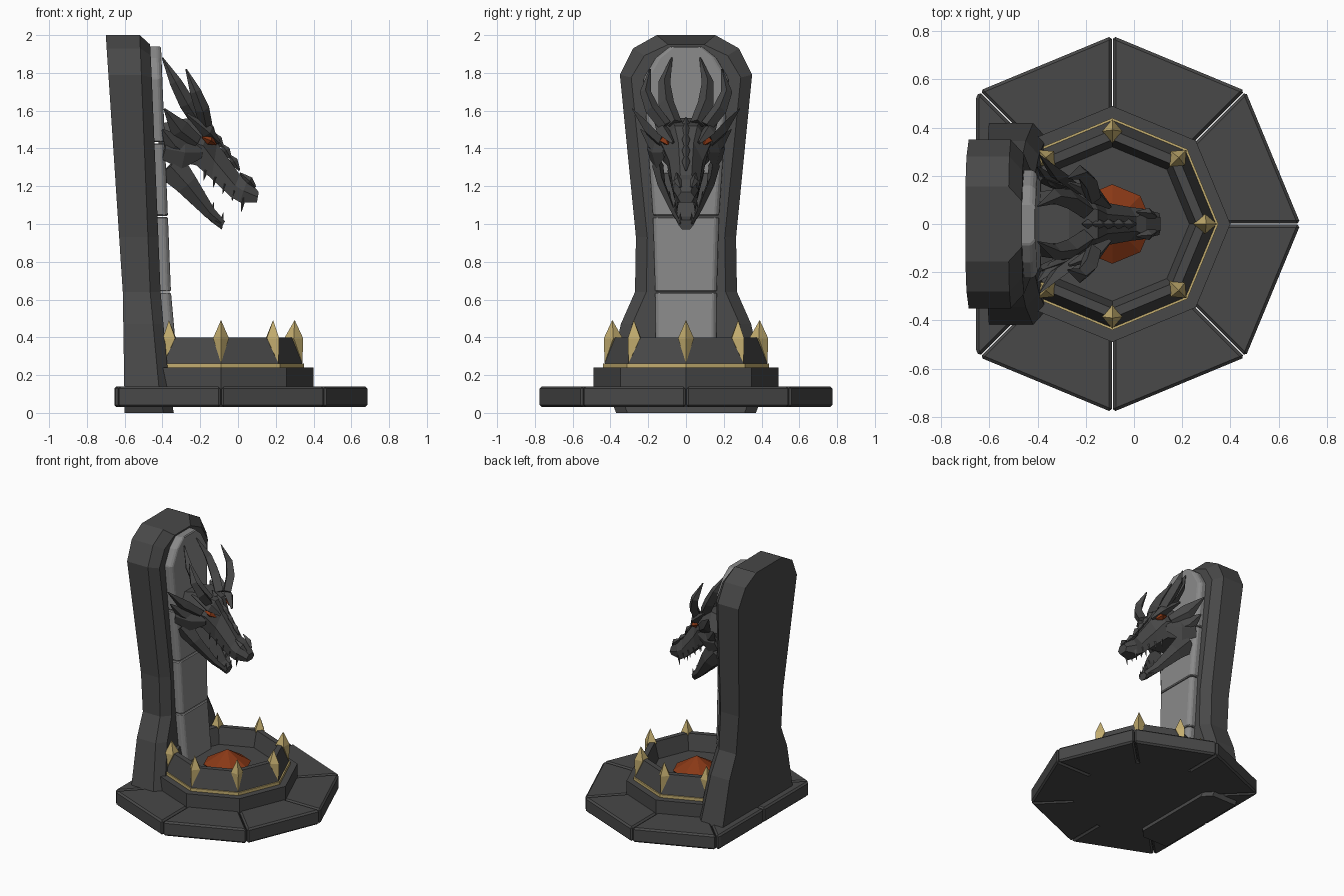
import bpy, bmesh
from math import cos, sin, pi, radians
from mathutils import Vector

if "Cube" in bpy.data.objects:
    bpy.data.objects.remove(bpy.data.objects["Cube"])

CX = -0.09  # centre of the octagonal dais


def material(name, rgb):
    m = bpy.data.materials.new(name)
    m.diffuse_color = (*rgb, 1)
    m.use_nodes = True
    m.node_tree.nodes["Principled BSDF"].inputs["Base Color"].default_value = m.diffuse_color
    return m


STONE = material("dark_stone", (0.065, 0.065, 0.065))
PANEL = material("light_stone", (0.25, 0.25, 0.25))
GOLD = material("gold", (0.55, 0.42, 0.16))
EMBER = material("ember", (0.25, 0.04, 0.008))


def loft(name, rings, mat, bevel=0, clip_x=None):
    """Skin closed rings of equal length and cap both ends."""
    bm = bmesh.new()
    vs = [[bm.verts.new(p) for p in r] for r in rings]
    n = len(rings[0])
    for a, b in zip(vs, vs[1:]):
        for i in range(n):
            j = (i + 1) % n
            bm.faces.new((a[i], a[j], b[j], b[i]))
    bm.faces.new(vs[0])
    bm.faces.new(vs[-1])
    bmesh.ops.remove_doubles(bm, verts=bm.verts, dist=1e-5)
    if clip_x is not None:
        bmesh.ops.bisect_plane(bm, geom=bm.verts[:] + bm.edges[:] + bm.faces[:],
                               plane_co=(clip_x, 0, 0), plane_no=(-1, 0, 0), clear_outer=True)
        bmesh.ops.holes_fill(bm, edges=[e for e in bm.edges if e.is_boundary])
    bmesh.ops.recalc_face_normals(bm, faces=bm.faces)
    me = bpy.data.meshes.new(name)
    bm.to_mesh(me)
    bm.free()
    me.materials.append(mat)
    ob = bpy.data.objects.new(name, me)
    bpy.context.collection.objects.link(ob)
    if bevel:
        mod = ob.modifiers.new("bevel", 'BEVEL')
        mod.width, mod.segments = bevel, 1
    return ob


def octagon(r, z):
    return [(CX + r * cos(k * pi / 4), r * sin(k * pi / 4), z) for k in range(8)]


def lerp(table, z):
    for (z0, a), (z1, b) in zip(table, table[1:]):
        if z <= z1:
            return a + (b - a) * (z - z0) / (z1 - z0)
    return table[-1][1]


def spike(name, pts, radii, mat=STONE, flat=1.0):
    """Four-sided horn along a path, squashed sideways by flat."""
    pts = [Vector(p) for p in pts]
    rings = []
    for i, (p, r) in enumerate(zip(pts, radii)):
        d = (pts[min(i + 1, len(pts) - 1)] - pts[max(i - 1, 0)]).normalized()
        u = d.cross(Vector((0, 1, 0))).normalized()
        v = d.cross(u)
        rings.append([p + u * r, p + v * r * flat, p - u * r, p - v * r * flat])
    return loft(name, rings, mat)


def pair(name, pts, radii, mat=STONE, flat=1.0):
    for side, s in (("left", 1), ("right", -1)):
        spike(f"{name}_{side}", [(x, y * s, z) for x, y, z in pts], radii, mat, flat)


# Base slabs, cut straight at the back
for k in range(8):
    mid = radians(45 * k + 22.5)
    shift = Vector((cos(mid), sin(mid), 0)) * 0.006
    a, b = radians(45 * k), radians(45 * k + 45)
    quad = [(0.3, a), (0.775, a), (0.775, b), (0.3, b)]
    loft(f"base_slab_{k}", [[Vector((CX + r * cos(t), r * sin(t), z)) + shift for r, t in quad]
                            for z in (0.03, 0.14)], STONE, 0.012, clip_x=-0.655)

# Step, gold band and basin
loft("step", [octagon(0.49, 0.03), octagon(0.49, 0.24)], STONE)
loft("gold_band", [octagon(0.44, 0.235), octagon(0.44, 0.262)], GOLD)
loft("basin", [octagon(0.432, 0.255), octagon(0.39, 0.40), octagon(0.35, 0.40),
               octagon(0.32, 0.28)], STONE)
loft("ember_crystal", [octagon(0.15, 0.27), octagon(0.165, 0.29), octagon(0.001, 0.39)], EMBER)

# Gold spikes around the basin
for k in (-3, -2, -1, 0, 1, 2, 3):
    t = k * pi / 4
    rad, tan = Vector((cos(t), sin(t), 0)), Vector((-sin(t), cos(t), 0))
    c = Vector((CX, 0, 0)) + rad * 0.385 + Vector((0, 0, 0.395))
    mid = [c + rad * 0.05, c + tan * 0.042, c - rad * 0.05, c - tan * 0.042]
    low = Vector((CX, 0, 0.265)) + rad * 0.43
    tip = Vector((CX, 0, 0.49)) + rad * 0.39
    loft(f"gold_spike_{k + 3}", [[low + (p - c) * 0.02 for p in mid], mid,
                                 [tip + (p - c) * 0.02 for p in mid]], GOLD)

# Leaning pillar
FRONT = [(0, -0.34), (0.14, -0.365), (0.64, -0.41), (2, -0.465)]
BACK = [(0, -0.60), (0.64, -0.61), (2, -0.70)]
rings = []
for y, z in [(0.37, 0), (0.42, 0.13), (0.345, 0.47), (0.27, 0.64), (0.265, 0.93),
             (0.35, 1.79), (0.28, 1.93), (0.155, 2.0)]:
    f, b = lerp(FRONT, z), lerp(BACK, z)
    yi, zi = y - 0.06, z - 0.05 * max(0, (z - 1.7) / 0.3)
    rings.append([(b, -y, z), (f - 0.055, -y, z), (f, -yi, zi),
                  (f, yi, zi), (f - 0.055, y, z), (b, y, z)])
loft("pillar", rings, STONE)

# Light panel blocks on the pillar face
WIDTH = [(0.25, 0.16), (0.9, 0.165), (1.77, 0.225), (1.88, 0.16), (1.94, 0.085)]
for i, zs in enumerate([(0.25, 0.637), (0.643, 1.037), (1.043, 1.427), (1.433, 1.77, 1.88, 1.94)]):
    rings = []
    for z in zs:
        f, w = lerp(FRONT, z), lerp(WIDTH, z)
        rings.append([(f - 0.03, -w, z), (f + 0.035, -w, z), (f + 0.055, 0.02 - w, z),
                      (f + 0.055, w - 0.02, z), (f + 0.035, w, z), (f - 0.03, w, z)])
    loft(f"panel_block_{i}", rings, PANEL, 0.006)


# Dragon head: sections are top (x, z), bottom (x, z), half widths at top, middle, bottom
def head_part(name, sections):
    rings = []
    for (tx, tz), (bx, bz), wt, wm, wb in sections:
        mx, mz = (tx + bx) / 2, (tz + bz) / 2
        rings.append([(tx, wt, tz), (mx, wm, mz), (bx, wb, bz),
                      (bx, -wb, bz), (mx, -wm, mz), (tx, -wt, tz)])
    return loft(name, rings, STONE)


head_part("skull", [
    ((-0.42, 1.53), (-0.42, 1.34), 0.08, 0.13, 0.11),
    ((-0.27, 1.56), (-0.31, 1.33), 0.08, 0.15, 0.12),
    ((-0.15, 1.52), (-0.22, 1.31), 0.06, 0.125, 0.10),
    ((-0.11, 1.43), (-0.14, 1.24), 0.04, 0.09, 0.085),
    ((0.01, 1.26), (-0.04, 1.145), 0.03, 0.07, 0.065),
    ((0.05, 1.235), (0.01, 1.115), 0.045, 0.065, 0.055),
    ((0.11, 1.17), (0.10, 1.115), 0.025, 0.045, 0.03)])
head_part("jaw_floor", [
    ((-0.37, 1.27), (-0.37, 1.22), 0.15, 0.15, 0.10),
    ((-0.23, 1.14), (-0.24, 1.10), 0.10, 0.10, 0.06),
    ((-0.13, 1.04), (-0.14, 1.01), 0.05, 0.055, 0.04),
    ((-0.075, 1.02), (-0.085, 0.97), 0.03, 0.04, 0.02)])
pair("jaw_side", [(-0.36, 0.15, 1.31), (-0.27, 0.13, 1.21), (-0.15, 0.065, 1.06), (-0.08, 0.03, 1.0)],
     [0.085, 0.06, 0.032, 0.018], flat=0.35)
pair("cheek_plate", [(-0.19, 0.115, 1.38), (-0.29, 0.155, 1.38), (-0.39, 0.19, 1.40)],
     [0.03, 0.09, 0.06], flat=0.3)

# Brows, eyes and nostrils
pair("brow", [(-0.10, 0.07, 1.43), (-0.16, 0.12, 1.49), (-0.27, 0.17, 1.58)],
     [0.01, 0.036, 0.008])
pair("eye", [(-0.115, 0.095, 1.42), (-0.15, 0.115, 1.445), (-0.19, 0.125, 1.46)],
     [0.004, 0.026, 0.004], EMBER)
pair("nostril", [(0.09, 0.03, 1.195), (0.06, 0.045, 1.23), (0.01, 0.05, 1.27)],
     [0.008, 0.022, 0.004])

# Horns and side frills
pair("inner_horn", [(-0.20, 0.06, 1.53), (-0.27, 0.105, 1.64), (-0.33, 0.115, 1.75), (-0.40, 0.075, 1.88)],
     [0.04, 0.042, 0.032, 0.004])
pair("outer_horn", [(-0.17, 0.11, 1.52), (-0.19, 0.18, 1.61), (-0.225, 0.215, 1.70), (-0.275, 0.19, 1.82)],
     [0.035, 0.038, 0.03, 0.004])
pair("upper_frill", [(-0.22, 0.13, 1.43), (-0.31, 0.20, 1.50), (-0.39, 0.285, 1.61)],
     [0.04, 0.055, 0.005], flat=0.4)
pair("lower_frill", [(-0.25, 0.13, 1.36), (-0.34, 0.18, 1.42), (-0.40, 0.24, 1.50)],
     [0.04, 0.06, 0.006], flat=0.4)

# Ridge along the snout
for i in range(5):
    x, z = -0.19 + 0.042 * i, 1.53 - 0.058 * max(0, i - 0.6)
    spike(f"ridge_{i}", [(x + 0.03, 0, z - 0.05), (x, 0, z), (x - 0.025, 0, z + 0.035)],
          [0.005, 0.022, 0.003])

# Teeth
for i in range(5):
    t = i / 4
    x, y, z = -0.17 + 0.20 * t, 0.085 - 0.037 * t, 1.265 - 0.145 * t
    n = 0.055 if i == 4 else 0.035
    pair(f"upper_tooth_{i}", [(x, y, z + 0.02), (x - 0.012, y, z - n)], [0.014, 0.001])
    if i < 4:
        x, y, z = -0.24 + 0.15 * t / 0.75, 0.115 - 0.085 * t / 0.75, 1.19 - 0.17 * t / 0.75
        pair(f"lower_tooth_{i}", [(x, y, z - 0.02), (x + 0.012, y, z + 0.04)], [0.013, 0.001])
